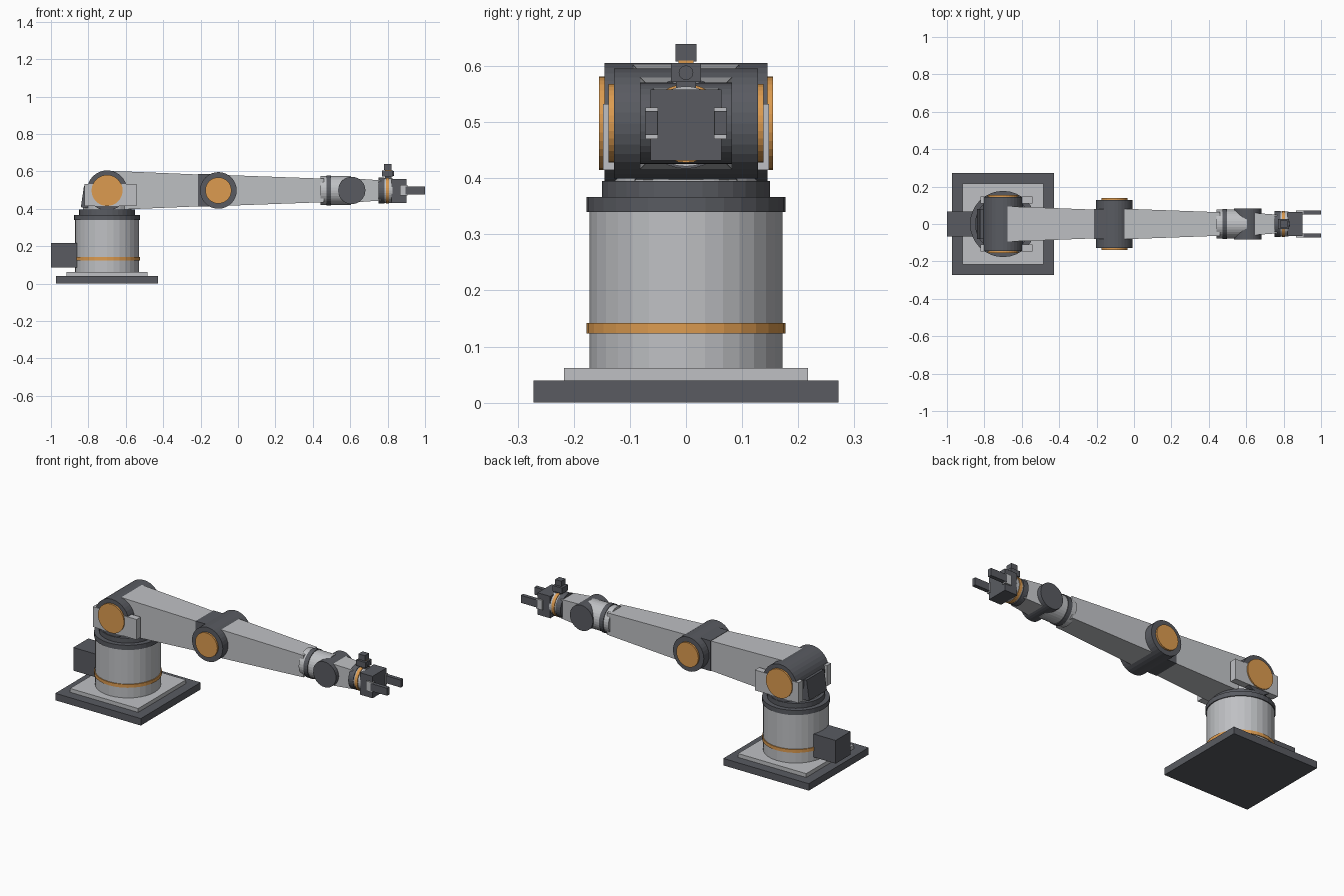
import bpy, bmesh, math
from mathutils import Matrix, Vector

if "Cube" in bpy.data.objects:
    bpy.data.objects.remove(bpy.data.objects["Cube"])


def material(name, rgb):
    m = bpy.data.materials.new(name)
    m.diffuse_color = (*rgb, 1)
    m.use_nodes = True
    m.node_tree.nodes["Principled BSDF"].inputs["Base Color"].default_value = m.diffuse_color
    return m


LIGHT = material("light_grey", (0.52, 0.53, 0.55))
DARK = material("dark_grey", (0.10, 0.105, 0.12))
ORANGE = material("orange", (0.72, 0.33, 0.08))
AX = -0.70   # column axis
AZ = 0.498   # arm centre height


def finish(name, bm, mat):
    bmesh.ops.recalc_face_normals(bm, faces=bm.faces)
    me = bpy.data.meshes.new(name)
    bm.to_mesh(me)
    bm.free()
    me.materials.append(mat)
    ob = bpy.data.objects.new(name, me)
    bpy.context.collection.objects.link(ob)
    return ob


def box(name, x, y, z, mat, tilt=0):
    """Box from (min, max) ranges, optionally tilted about y."""
    size = [b - a for a, b in (x, y, z)]
    centre = Vector([(a + b) / 2 for a, b in (x, y, z)])
    bm = bmesh.new()
    bmesh.ops.create_cube(bm, size=1, matrix=Matrix.Translation(centre)
                          @ Matrix.Rotation(tilt, 4, 'Y') @ Matrix.Diagonal((*size, 1)))
    return finish(name, bm, mat)


def cyl(name, axis, centre, r, a, b, mat, r2=None, n=32):
    """Cylinder along an axis, running from a to b on that axis."""
    i = 'XYZ'.index(axis)
    c = Vector(centre)
    c[i] = (a + b) / 2
    rot = {'X': Matrix.Rotation(math.pi / 2, 4, 'Y'),
           'Y': Matrix.Rotation(-math.pi / 2, 4, 'X'),
           'Z': Matrix.Identity(4)}[axis]
    bm = bmesh.new()
    bmesh.ops.create_cone(bm, cap_ends=True, segments=n, radius1=r,
                          radius2=r if r2 is None else r2, depth=b - a,
                          matrix=Matrix.Translation(c) @ rot)
    return finish(name, bm, mat)


def link(name, x0, hy0, hz0, x1, hy1, hz1, mat):
    """Box along x that tapers from one half-size to another."""
    bm = bmesh.new()
    ends = []
    for x, hy, hz in ((x0, hy0, hz0), (x1, hy1, hz1)):
        ends.append([bm.verts.new((x, sy * hy, AZ + sz * hz))
                     for sy, sz in ((-1, -1), (1, -1), (1, 1), (-1, 1))])
    for e in ends:
        bm.faces.new(e)
    for i in range(4):
        j = (i + 1) % 4
        bm.faces.new((ends[0][i], ends[0][j], ends[1][j], ends[1][i]))
    return finish(name, bm, mat)


# Base and rotating column
box("base_plate", (AX - .272, AX + .272), (-.272, .272), (0, .04), DARK)
box("base_step", (AX - .217, AX + .217), (-.217, .217), (.04, .062), LIGHT)
col = (AX, 0, 0)
cyl("column", 'Z', col, .172, .062, .345, LIGHT)
cyl("column_band", 'Z', col, .177, .123, .142, ORANGE)
cyl("column_collar", 'Z', col, .177, .34, .367, DARK)
cyl("turntable", 'Z', col, .15, .367, .395, DARK)
cyl("turntable_neck", 'Z', col, .13, .395, .425, LIGHT)
box("base_motor", (-1, -.86), (-.068, .068), (.085, .218), DARK)

# Shoulder joint with side cheeks and rear cover
sh = (AX, 0, AZ)
cyl("shoulder_drum", 'Y', sh, .107, -.145, .145, DARK)
cyl("shoulder_cap", 'Y', sh, .083, -.155, .155, ORANGE)
for s, side in ((-1, "front"), (1, "back")):
    y = sorted((s * .11, s * .148))
    box(f"shoulder_cheek_{side}", (-.82, -.542), y, (.415, .532), LIGHT)
box("shoulder_rear_cover", (-.832, -.79), (-.08, .08), (.405, .52), DARK, tilt=.15)

# Upper arm and elbow joint
link("upper_arm", -.69, .095, .105, -.16, .075, .083, LIGHT)
box("elbow_bracket", (-.213, -.11), (-.08, .08), (AZ - .087, AZ + .087), DARK)
el = (-.105, 0, AZ)
cyl("elbow_drum", 'Y', el, .098, -.128, .128, DARK)
cyl("elbow_cap", 'Y', el, .07, -.138, .138, ORANGE)

# Forearm and wrist joint
link("forearm", -.09, .083, .083, .46, .063, .063, LIGHT)
wr = (.608, 0, AZ)
cyl("wrist_sleeve", 'X', wr, .077, .44, .605, LIGHT)
cyl("wrist_ring", 'X', wr, .081, .472, .498, DARK)
cyl("wrist_drum", 'Y', wr, .073, -.082, .082, DARK)

# Hand link and flange rings
link("hand_link", .62, .061, .064, .765, .05, .054, LIGHT)
for name, r, a, b, mat in (("flange_rear", .07, .75, .782, DARK),
                           ("flange_light", .066, .782, .79, LIGHT),
                           ("flange_band", .07, .79, .808, ORANGE),
                           ("flange_front", .066, .808, .825, LIGHT)):
    cyl(name, 'X', wr, r, a, b, mat)

# Gripper
box("gripper_body", (.82, .90), (-.063, .063), (.432, .558), DARK)
for s, side in ((-1, "front"), (1, "back")):
    box(f"finger_slide_{side}", (.865, .905), sorted((s * .05, s * .072)),
        (.47, .526), LIGHT)
    box(f"finger_{side}", (.895, 1), sorted((s * .051, s * .073)), (.477, .52), DARK)

# Sensor on top of the flange
box("sensor_mount", (.785, .822), (-.018, .018), (.55, .575), DARK)
box("sensor_body", (.77, .83), (-.027, .027), (.572, .605), DARK)
cyl("sensor_lens", 'X', (0, 0, .588), .013, .826, .835, DARK, n=20)
box("sensor_seal", (.785, .82), (-.013, .013), (.603, .61), ORANGE)
box("sensor_head", (.78, .82), (-.019, .019), (.608, .639), DARK)
